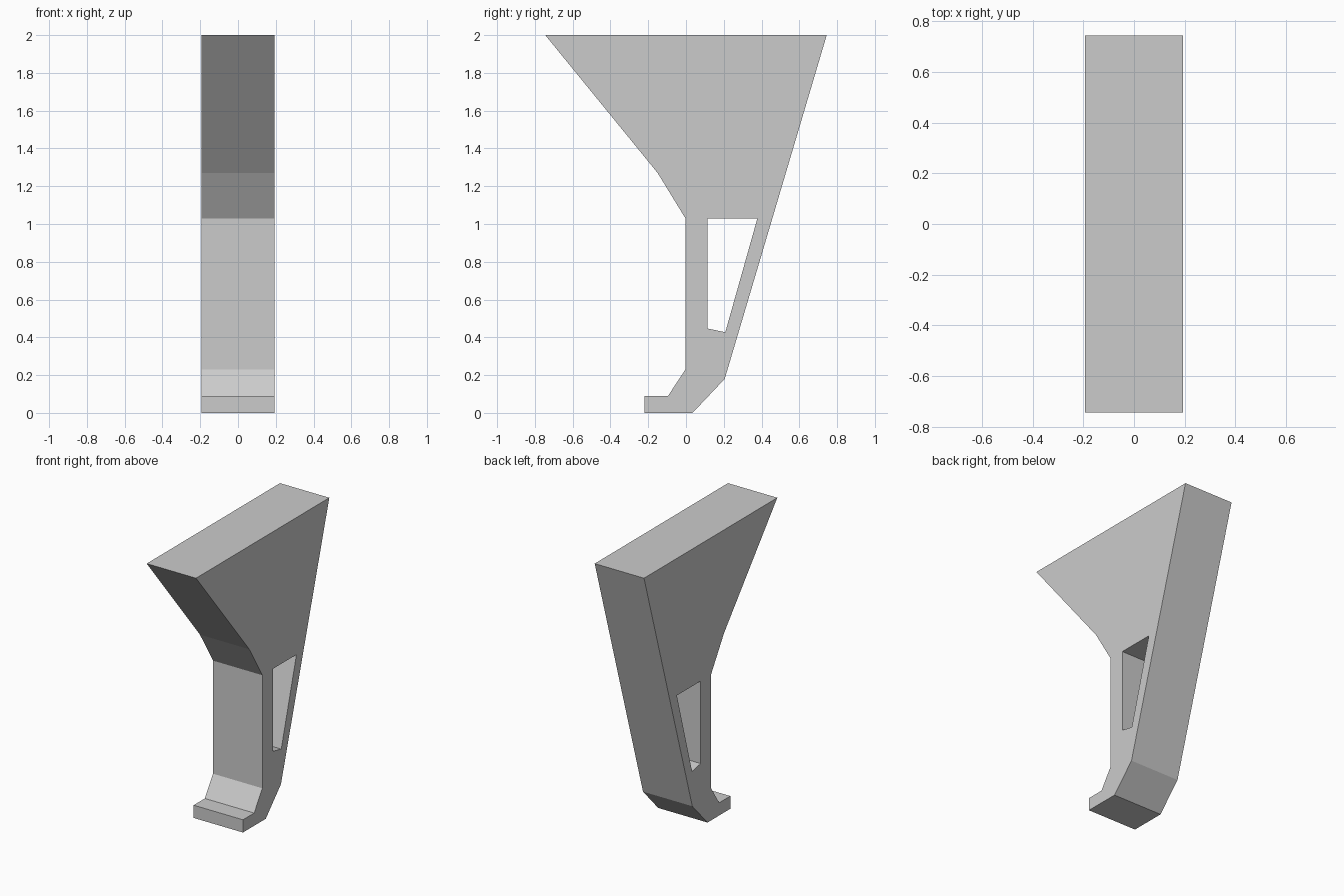
import bpy
import bmesh

if "Cube" in bpy.data.objects:
    bpy.data.objects.remove(bpy.data.objects["Cube"])

HALF_WIDTH = 0.193

# Side profile (y, z)
OUTLINE = [(-0.745, 2), (0.745, 2), (0.205, 0.18), (0.035, 0), (-0.22, 0),
           (-0.22, 0.09), (-0.095, 0.09), (-0.003, 0.23), (-0.003, 1.03), (-0.15, 1.27)]
# Tapered window through the leg
WINDOW = [(0.113, 1.03), (0.378, 1.03), (0.208, 0.427), (0.113, 0.447)]


def plate_with_window(name, loops, half_width):
    bm = bmesh.new()
    cap_edges = {-1: [], 1: []}
    for loop in loops:
        rings = {s: [bm.verts.new((s * half_width, y, z)) for y, z in loop] for s in (-1, 1)}
        n = len(loop)
        for i in range(n):
            j = (i + 1) % n
            bm.faces.new((rings[-1][i], rings[-1][j], rings[1][j], rings[1][i]))
            for s in (-1, 1):
                cap_edges[s].append(bm.edges.get((rings[s][i], rings[s][j])))
    # Side caps, leaving the window open
    for s in (-1, 1):
        bmesh.ops.triangle_fill(bm, edges=cap_edges[s], use_beauty=True, normal=(s, 0, 0))
    bmesh.ops.recalc_face_normals(bm, faces=bm.faces[:])
    mesh = bpy.data.meshes.new(name)
    bm.to_mesh(mesh)
    bm.free()
    obj = bpy.data.objects.new(name, mesh)
    bpy.context.collection.objects.link(obj)
    return obj


plate_with_window("furniture_leg", [OUTLINE, WINDOW], HALF_WIDTH)
